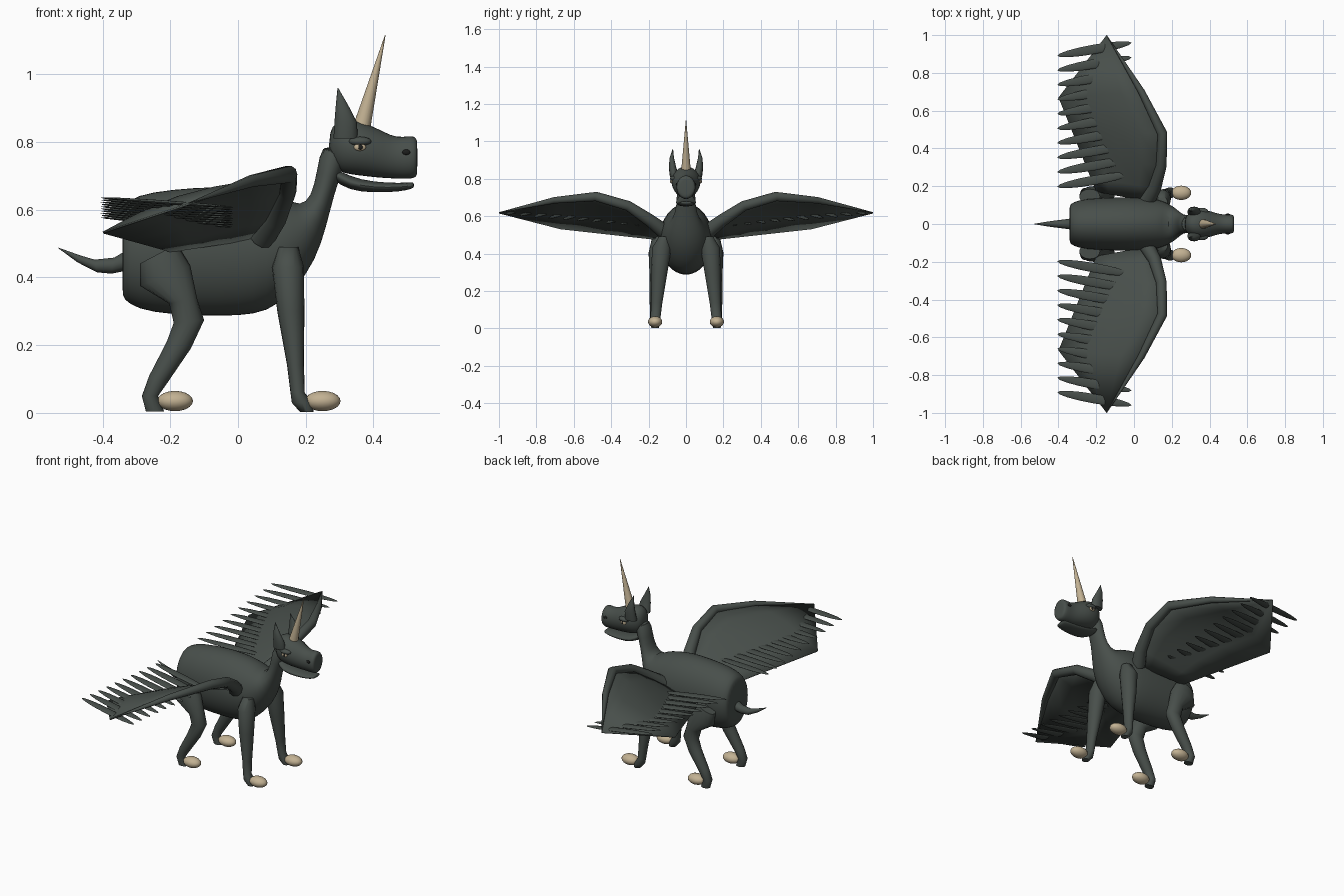
import bpy, bmesh
from math import sin, cos, pi, radians
from mathutils import Vector, Matrix

cube = bpy.data.objects.get("Cube")
if cube:
    bpy.data.objects.remove(cube, do_unlink=True)


def material(name, rgb):
    m = bpy.data.materials.new(name)
    m.use_nodes = True
    m.diffuse_color = (*rgb, 1)
    m.node_tree.nodes["Principled BSDF"].inputs["Base Color"].default_value = (*rgb, 1)
    return m


HIDE = material("dark grey green", (0.065, 0.078, 0.070))
TAN = material("tan horn", (0.54, 0.44, 0.29))
BLACK = material("near black", (0.012, 0.013, 0.012))


def finish(name, bm, mat, mirror=False, subsurf=0, angle=60):
    bmesh.ops.recalc_face_normals(bm, faces=bm.faces)
    mesh = bpy.data.meshes.new(name)
    bm.to_mesh(mesh)
    bm.free()
    mesh.materials.append(mat)
    obj = bpy.data.objects.new(name, mesh)
    bpy.context.collection.objects.link(obj)
    bpy.ops.object.select_all(action='DESELECT')
    obj.select_set(True)
    bpy.context.view_layer.objects.active = obj
    bpy.ops.object.shade_smooth_by_angle(angle=radians(angle))
    if subsurf:
        obj.modifiers.new("Smooth", 'SUBSURF').levels = subsurf
    if mirror:
        mod = obj.modifiers.new("Mirror", 'MIRROR')
        mod.use_axis = (False, True, False)
        mod.use_mirror_merge = False
    return obj


def skin(bm, rings):
    """Bridge matching rings of points and cap both ends."""
    loops = [[bm.verts.new(p) for p in ring] for ring in rings]
    n = len(loops[0])
    for a, b in zip(loops, loops[1:]):
        for i in range(n):
            bm.faces.new((a[i], a[(i + 1) % n], b[(i + 1) % n], b[i]))
    bm.faces.new(loops[0])
    bm.faces.new(loops[-1])


def loft(name, sections, mat=HIDE, n=16, **kw):
    """Sections: x, y, z, half height, half width, tilt in the side plane."""
    rings = []
    for x, y, z, a, b, tilt in sections:
        t = radians(tilt)
        up = Vector((-sin(t), 0, cos(t)))
        rings.append([Vector((x, y, z)) + up * a * sin(k * 2 * pi / n)
                      + Vector((0, b * cos(k * 2 * pi / n), 0)) for k in range(n)])
    bm = bmesh.new()
    skin(bm, rings)
    return finish(name, bm, mat, **kw)


def ellipsoid(bm, centre, size, rot=Matrix(), seg=20):
    mat = Matrix.Translation(centre) @ rot @ Matrix.Diagonal((*size, 1))
    bmesh.ops.create_uvsphere(bm, u_segments=seg, v_segments=seg // 2, radius=1, matrix=mat)


def ball(name, centre, size, mat):
    bm = bmesh.new()
    ellipsoid(bm, centre, size)
    return finish(name, bm, mat, mirror=True, angle=80)


# Barrel body running into the neck
loft("body_and_neck", [
    (-.342, 0, .475, .125, .095, 0), (-.338, 0, .475, .14, .105, 0),
    (-.30, 0, .475, .17, .128, 0), (-.2, 0, .475, .187, .138, 0),
    (-.05, 0, .478, .194, .144, 0), (.05, 0, .475, .187, .142, 0),
    (.12, 0, .48, .165, .133, 0), (.175, 0, .52, .118, .113, 15),
    (.215, 0, .555, .065, .085, 30), (.245, 0, .62, .033, .056, 60),
    (.265, 0, .70, .034, .048, 68), (.29, 0, .79, .045, .052, 72)], n=24, subsurf=1)

# Head, jaw, tail
loft("head", [
    (.268, 0, .79, .035, .03, 0), (.29, 0, .79, .078, .06, 0),
    (.33, 0, .787, .084, .08, 0), (.38, 0, .777, .08, .078, 0),
    (.43, 0, .762, .07, .06, 0), (.47, 0, .752, .061, .05, 0),
    (.51, 0, .755, .066, .053, 0), (.527, 0, .755, .06, .048, 0),
    (.53, 0, .755, .045, .036, 0)], subsurf=1)
loft("lower_jaw", [
    (.275, 0, .71, .02, .035, 0), (.33, 0, .677, .021, .058, 0),
    (.40, 0, .666, .016, .052, 0), (.48, 0, .666, .013, .046, 0),
    (.515, 0, .672, .010, .036, 0), (.52, 0, .673, .006, .028, 0)], subsurf=1)
loft("tail", [
    (-.33, 0, .45, .03, .03, 0), (-.37, 0, .435, .024, .024, -10),
    (-.42, 0, .434, .019, .018, 10), (-.47, 0, .455, .011, .011, -25),
    (-.53, 0, .487, .001, .001, -25)], n=12)

# Horn, ears, eyes, nostrils
loft("horn", [(.362, 0, .83, .027, .027, 75), (.435, 0, 1.116, .001, .001, 75)], TAN, n=20)
loft("ears", [
    (.318, .062, .81, .036, .024, 90), (.318, .072, .86, .033, .02, 90),
    (.307, .076, .91, .018, .012, 90), (.295, .07, .96, .001, .001, 90)],
    n=12, mirror=True)
ball("brows", (.36, .066, .802), (.034, .02, .014), HIDE)
ball("eyes", (.36, .076, .785), (.018, .007, .011), TAN)
ball("pupils", (.362, .081, .785), (.007, .004, .008), BLACK)
ball("nostrils", (.497, .05, .77), (.012, .005, .008), BLACK)

# Legs and hooves
loft("front_legs", [
    (.148, .115, .49, .03, .03, 90), (.148, .13, .43, .047, .052, 90),
    (.156, .142, .3, .04, .043, 90), (.17, .156, .14, .025, .03, 90),
    (.176, .163, .06, .021, .027, 90), (.19, .165, .03, .031, .029, 90),
    (.203, .165, .003, .02, .02, 90)], mirror=True)
loft("rear_legs", [
    (-.235, .145, .47, .062, .04, 118), (-.215, .153, .405, .08, .047, 112),
    (-.162, .155, .33, .042, .042, 100), (-.145, .158, .27, .045, .036, 95),
    (-.175, .162, .2, .037, .034, 75), (-.235, .165, .1, .029, .028, 70),
    (-.260, .165, .05, .024, .026, 90), (-.245, .165, .004, .027, .02, 90)], mirror=True)
for name, x in (("front_hooves", .25), ("rear_hooves", -.186)):
    ball(name, (x, .165, .035), (.053, .038, .03), TAN)

# Wing bone: tube along the leading edge
bone = [Vector(p) for p in ((.07, .12, .52), (.11, .19, .575), (.145, .31, .655),
                            (.15, .48, .705), (.04, .70, .685), (-.145, 1, .62))]
radii = (.04, .034, .028, .026, .018, .001)
rings = []
for i, (p, r) in enumerate(zip(bone, radii)):
    along = (bone[min(i + 1, 5)] - bone[max(i - 1, 0)]).normalized()
    side = along.cross(Vector((0, 0, 1))).normalized()
    up = side.cross(along)
    rings.append([p + r * (side * cos(k * pi / 5) + up * sin(k * pi / 5)) for k in range(10)])
bm = bmesh.new()
skin(bm, rings)
finish("wing_bones", bm, HIDE, mirror=True, angle=50)

# Wing membrane: strips from the bone to the straight trailing edge
inner, corner = Vector((-.20, .17, .48)), Vector((-.40, .67, .535))
bm = bmesh.new()
rows = []
for p, t in zip(bone[:5], (0, .15, .35, .65, 1)):
    back = inner.lerp(corner, t)
    rows.append([bm.verts.new(p.lerp(back, u / 4) + Vector((0, 0, .03 * t * sin(u / 4 * pi))))
                 for u in range(5)])
for a, b in zip(rows, rows[1:]):
    for k in range(4):
        bm.faces.new((a[k], a[k + 1], b[k + 1], b[k]))
tip = bm.verts.new(bone[5])
for k in range(4):
    bm.faces.new((rows[4][k], rows[4][k + 1], tip))
membrane = finish("wing_membranes", bm, HIDE, angle=40)
membrane.modifiers.new("Thickness", 'SOLIDIFY').thickness = .006
mod = membrane.modifiers.new("Mirror", 'MIRROR')
mod.use_axis = (False, True, False)

# Row of flat feathers, each dipping forward and turned outward
bm = bmesh.new()
turn = Matrix.Rotation(radians(10), 4, 'Z') @ Matrix.Rotation(radians(4), 4, 'Y')
for i in range(10):
    ellipsoid(bm, (-.21, .232 + .077 * i, .563 + .0065 * i), (.2, .025, .006), turn, 16)
finish("wing_feathers", bm, HIDE, mirror=True)
